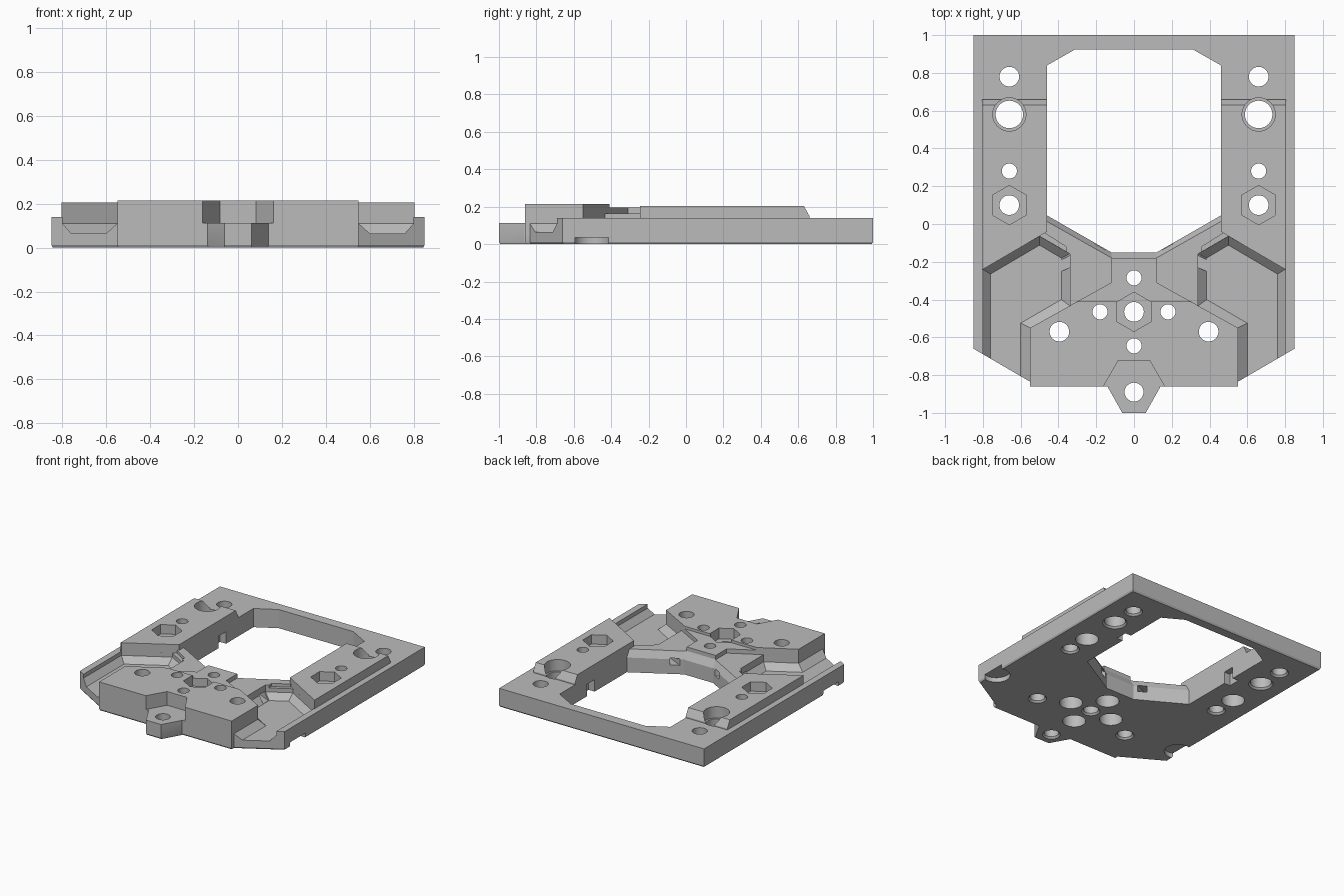
import bpy, bmesh, math
from mathutils import Matrix

cube = bpy.data.objects.get("Cube")
if cube:
    bpy.data.objects.remove(cube, do_unlink=True)

grey = bpy.data.materials.new("plain_grey")
grey.use_nodes = True
GREY = (0.5, 0.5, 0.5, 1)
grey.diffuse_color = GREY
grey.node_tree.nodes["Principled BSDF"].inputs["Base Color"].default_value = GREY


def finish(bm, name):
    bmesh.ops.recalc_face_normals(bm, faces=bm.faces)
    mesh = bpy.data.meshes.new(name)
    bm.to_mesh(mesh)
    bm.free()
    mesh.materials.append(grey)
    ob = bpy.data.objects.new(name, mesh)
    bpy.context.collection.objects.link(ob)
    return ob


def loft(name, *rings):
    """Solid through (z, points) rings that share a point count."""
    bm = bmesh.new()
    loops = [[bm.verts.new((x, y, z)) for x, y in pts] for z, pts in rings]
    bm.faces.new(loops[0])
    bm.faces.new(loops[-1])
    for a, b in zip(loops, loops[1:]):
        for i in range(len(a)):
            j = (i + 1) % len(a)
            bm.faces.new((a[i], a[j], b[j], b[i]))
    return finish(bm, name)


def mirror_pts(half):
    """Complete a right-half outline to a symmetric one."""
    return half + [(-x, y) for x, y in reversed(half)]


def flip(pts, side):
    return [(x * side, y) for x, y in pts]


def scaled(pts, s):
    return [(x * s, y * s) for x, y in pts]


def ring(x, y, r, sides=32, turn=0.0):
    return [(x + r * math.cos(turn + math.tau * i / sides),
             y + r * math.sin(turn + math.tau * i / sides)) for i in range(sides)]


def box(name, center, size, angle=0.0):
    bm = bmesh.new()
    m = (Matrix.Translation(center) @ Matrix.Rotation(angle, 4, 'Z')
         @ Matrix.Diagonal((*size, 1)))
    bmesh.ops.create_cube(bm, size=1, matrix=m)
    return finish(bm, name)


def combine(tool, op):
    """Boolean a helper solid into the plate, then discard the helper."""
    tool.hide_render = True
    mod = plate.modifiers.new("shape", 'BOOLEAN')
    mod.object, mod.operation, mod.solver = tool, op, 'EXACT'
    bpy.context.view_layer.update()
    mesh = bpy.data.meshes.new_from_object(
        plate.evaluated_get(bpy.context.evaluated_depsgraph_get()))
    plate.modifiers.clear()
    plate.data = mesh
    bpy.data.objects.remove(tool, do_unlink=True)


def add(tool):
    combine(tool, 'UNION')


def cut(tool):
    combine(tool, 'DIFFERENCE')


# Base plate with a thin bottom chamfer
outline = mirror_pts([(0.55, -0.86), (0.55, -0.835), (0.85, -0.66), (0.85, 1.0)])
plate = loft("mounting_plate", (0, scaled(outline, 0.992)), (0.012, outline), (0.14, outline))

# Front block, stepped tongue and webs to the rails
add(loft("front_block", (0.05, mirror_pts([(0.55, -0.86), (0.55, -0.55), (0.30, -0.41)])),
         (0.215, mirror_pts([(0.55, -0.86), (0.55, -0.55), (0.30, -0.41)]))))
tongue = mirror_pts([(0.32, -0.421), (0.12, -0.31), (0.12, -0.10)])
add(loft("tongue", (0.06, tongue), (0.195, tongue)))
web = mirror_pts([(0.36, -0.443), (0.36, -0.12), (0.47, -0.05), (0.47, 0.08), (0.1, -0.1)])
add(loft("web", (0.07, web), (0.163, web)))

# Raised rails with sloped rear ends
for s in (1, -1):
    front = [(0.805, -0.245), (0.51, -0.07), (0.46, -0.04)]
    rings = [(z, flip(front + [(0.46, y), (0.805, y)], s))
             for z, y in ((0.08, 0.66), (0.15, 0.66), (0.205, 0.63))]
    add(loft("rail", *rings))

# Central window with a chamfered front lip
low = mirror_pts([(0.12, -0.15), (0.46, 0.045), (0.46, 0.84), (0.31, 0.925)])
high = mirror_pts([(0.12, -0.18), (0.46, 0.012), (0.46, 0.84), (0.31, 0.925)])
cut(loft("window_cutter", (-0.1, low), (0.11, low), (0.165, high), (0.4, high)))

for s in (1, -1):
    # Side channels with sloping walls, open through the front corners
    floor = [(0.76, -0.265), (0.50, -0.112), (0.385, -0.18), (0.385, -0.40),
             (0.60, -0.525), (0.60, -1.0), (0.76, -1.0)]
    top = [(0.80, -0.24), (0.50, -0.065), (0.34, -0.158), (0.34, -0.433),
           (0.55, -0.55), (0.55, -1.0), (0.80, -1.0)]
    cut(loft("channel_cutter", (0.065, flip(floor, s)), (0.11, flip(top, s)),
             (0.4, flip(top, s))))
    # Tie slots through the webs and notches under the rails
    cut(box("slot_cutter", (0.27 * s, -0.165, 0.092), (0.34, 0.055, 0.05), -0.45 * s))
    cut(box("notch_cutter", (0.47 * s, 0.47, 0.04), (0.08, 0.09, 0.1)))
    # Round recesses under the outer edges
    rec = ring(0.82 * s, -0.505, 0.095)
    cut(loft("recess_cutter", (-0.05, rec), (0.035, rec)))

# Hexagonal front tab and its clearance in the block
hexagon = ring(0, -0.865, 0.165, 6)
cut(loft("tab_clearance", (0.112, hexagon), (0.4, hexagon)))
tab = mirror_pts([(0.062, -1.0), (0.138, -0.865), (0.138, -0.80)])
add(loft("front_tab", (0, scaled(tab, 0.992)), (0.012, tab), (0.112, tab)))


def hole(x, y, r, kind=""):
    flare = r + 0.012
    cut(loft("hole_cutter", (-0.05, ring(x, y, flare)), (0, ring(x, y, flare)),
             (0.013, ring(x, y, r)), (0.4, ring(x, y, r))))
    if kind == "bore":      # wide counterbore from below
        cut(loft("bore_cutter", (-0.05, ring(x, y, 0.08)), (0.1, ring(x, y, 0.08))))
    elif kind == "nut":     # hexagonal nut pocket from above
        nut = ring(x, y, 0.104, 6, math.pi / 2)
        cut(loft("nut_cutter", (0.135, nut), (0.4, nut)))
    elif kind == "step":    # shallow wider seat from above
        cut(loft("seat_cutter", (0.12, ring(x, y, 0.088)), (0.4, ring(x, y, 0.088))))


# Bolt holes
for s in (1, -1):
    hole(0.66 * s, 0.78, 0.052)
    hole(0.66 * s, 0.58, 0.073, "step")
    hole(0.66 * s, 0.28, 0.04, "bore")
    hole(0.66 * s, 0.10, 0.052, "nut")
    hole(0.18 * s, -0.465, 0.04, "bore")
    hole(0.395 * s, -0.57, 0.052)
hole(0, -0.285, 0.04, "bore")
hole(0, -0.465, 0.052, "nut")
hole(0, -0.645, 0.04, "bore")
hole(0, -0.89, 0.05)

# Single material and crisp edges
plate.data.materials.clear()
plate.data.materials.append(grey)
for poly in plate.data.polygons:
    poly.material_index = 0
bpy.ops.object.select_all(action='DESELECT')
plate.select_set(True)
bpy.context.view_layer.objects.active = plate
bpy.ops.object.shade_smooth_by_angle(angle=math.radians(25))
